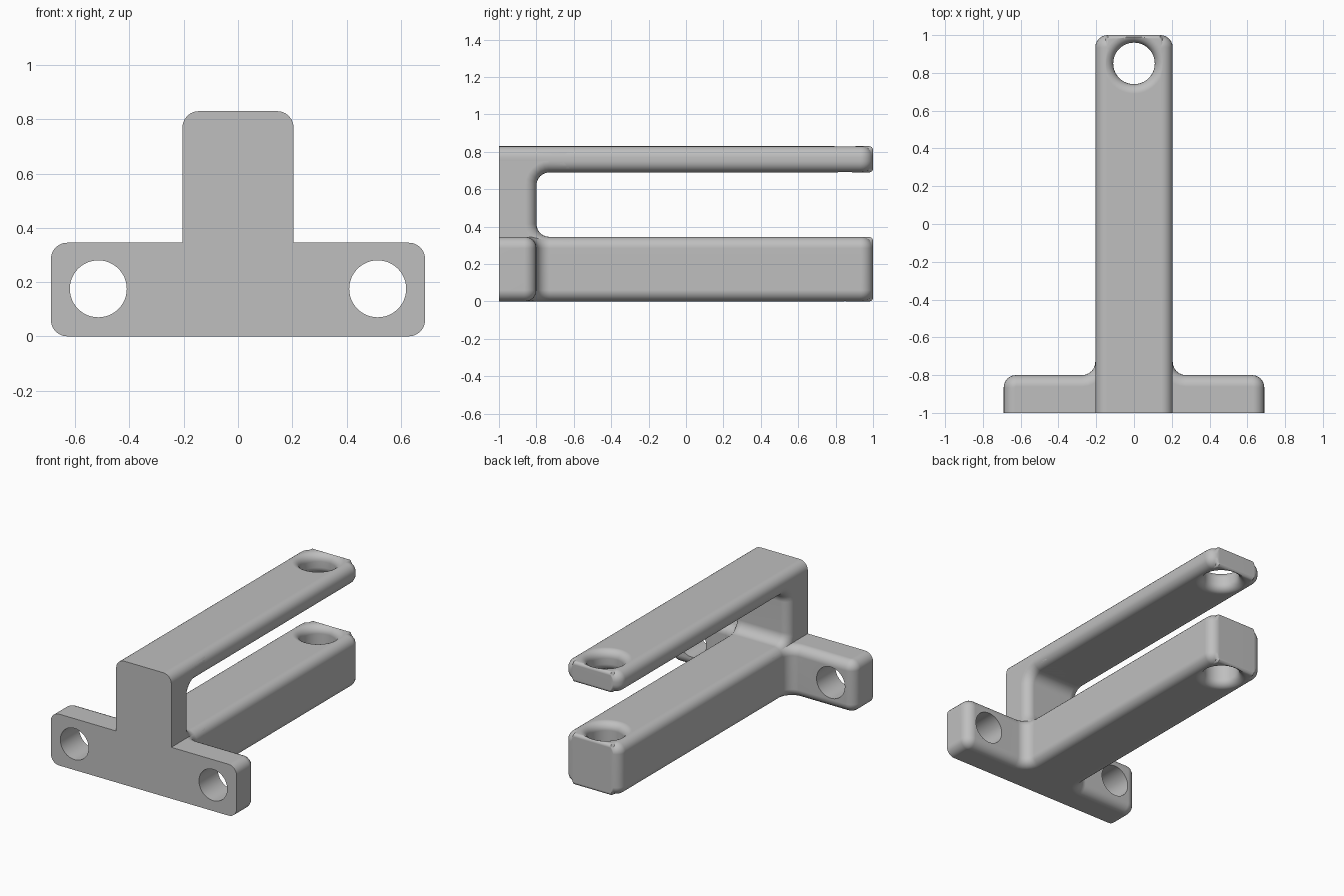
import bpy, bmesh, math
from mathutils import Vector, Matrix

if "Cube" in bpy.data.objects:
    bpy.data.objects.remove(bpy.data.objects["Cube"], do_unlink=True)

# Main dimensions
HALF_W, PLATE_W = 0.205, 0.69
FRONT, STEP, BACK = -1.0, -0.8, 1.0
LOW_TOP, UP_BOT, UP_TOP = 0.345, 0.69, 0.83
ROUND, CORNER, FILLET = 0.06, 0.065, 0.07
HOLE_Y, HOLE_R, RIM = 0.85, 0.11, 0.05

grey = bpy.data.materials.new("plain grey")
grey.use_nodes = True
colour = (0.52, 0.52, 0.52, 1)
grey.diffuse_color = colour
grey.node_tree.nodes["Principled BSDF"].inputs["Base Color"].default_value = colour


def rounded(points, steps=6):
    """Outline with right-angle corners (a, b, radius) turned into arcs."""
    out = []
    for i, (a, b, r) in enumerate(points):
        p = Vector((a, b))
        if r == 0:
            out.append(p)
            continue
        d1 = (Vector(points[i - 1][:2]) - p).normalized()
        d2 = (Vector(points[(i + 1) % len(points)][:2]) - p).normalized()
        c = p + (d1 + d2) * r
        for k in range(steps + 1):
            t = math.pi / 2 * k / steps
            out.append(c - d2 * r * math.cos(t) - d1 * r * math.sin(t))
    return out


def make_object(name, bm):
    bmesh.ops.recalc_face_normals(bm, faces=bm.faces[:])
    mesh = bpy.data.meshes.new(name)
    bm.to_mesh(mesh)
    bm.free()
    mesh.materials.append(grey)
    obj = bpy.data.objects.new(name, mesh)
    bpy.context.collection.objects.link(obj)
    return obj


def slab(name, outline, axis, low, high):
    """Extrude an outline along x or z and round all rims but the front."""
    bm = bmesh.new()
    place = (lambda p: (p.x, p.y, low)) if axis == 2 else (lambda p: (low, p.x, p.y))
    face = bm.faces.new([bm.verts.new(place(p)) for p in outline])
    new = bmesh.ops.extrude_face_region(bm, geom=[face])["geom"]
    shift = Vector((0, 0, 0))
    shift[axis] = high - low
    bmesh.ops.translate(bm, vec=shift,
                        verts=[v for v in new if isinstance(v, bmesh.types.BMVert)])
    bmesh.ops.recalc_face_normals(bm, faces=bm.faces[:])
    rims = [e for e in bm.edges
            if abs(e.verts[0].co[axis] - e.verts[1].co[axis]) < 1e-4
            and not all(v.co.y < FRONT + 1e-4 for v in e.verts)]
    bmesh.ops.bevel(bm, geom=rims, offset=ROUND, offset_type='OFFSET', segments=6,
                    profile=0.5, affect='EDGES', clamp_overlap=False)
    # Tighter rounding across the free end of an arm
    if axis == 2:
        for v in bm.verts:
            if v.co.y > BACK - ROUND - 0.002 and abs(v.co.x) < HALF_W - CORNER + 0.0005:
                v.co.y = BACK - (BACK - v.co.y) * 0.35
                end = high if v.co.z > (low + high) / 2 else low
                v.co.z = end - (end - v.co.z) * 0.35
    return make_object(name, bm)


def cut(target, profile, matrix):
    """Subtract a lathed (radius, height) profile from the target."""
    bm = bmesh.new()
    verts = [bm.verts.new((r, 0, h)) for r, h in profile]
    edges = [bm.edges.new(pair) for pair in zip(verts, verts[1:])]
    bmesh.ops.spin(bm, geom=verts + edges, cent=(0, 0, 0), axis=(0, 0, 1),
                   angle=math.tau, steps=48, use_merge=True)
    bmesh.ops.remove_doubles(bm, verts=bm.verts[:], dist=1e-5)
    bmesh.ops.holes_fill(bm, edges=[e for e in bm.edges if e.is_boundary], sides=0)
    bm.transform(matrix)
    cutter = make_object("hole_cutter", bm)
    cutter.hide_render = True
    mod = target.modifiers.new("hole", 'BOOLEAN')
    mod.operation, mod.solver, mod.object = 'DIFFERENCE', 'EXACT', cutter
    bpy.context.view_layer.objects.active = target
    bpy.ops.object.modifier_apply(modifier=mod.name)
    bpy.data.objects.remove(cutter, do_unlink=True)


def arm_hole(target, low, high):
    """Vertical hole with softly flared rims."""
    arc = [math.pi / 2 * k / 6 for k in range(7)]
    upper = [(HOLE_R + RIM * (1 - math.cos(t)), high - RIM * (1 - math.sin(t))) for t in arc]
    upper.append((HOLE_R + RIM, high + 0.05))
    lower = [(r, low + high - h) for r, h in reversed(upper)]
    cut(target, lower + upper, Matrix.Translation((0, HOLE_Y, 0)))


# Mounting plate and lower arm share one T-shaped plan
right_side = [(PLATE_W, FRONT, 0), (PLATE_W, STEP, CORNER),
              (HALF_W, STEP, FILLET), (HALF_W, BACK, CORNER)]
left_side = [(-x, y, r) for x, y, r in reversed(right_side)]
base = slab("plate_and_lower_arm", rounded(right_side + left_side), 2, 0, LOW_TOP)
arm_hole(base, 0, LOW_TOP)
for side in (-1, 1):
    spot = Matrix.Translation((side * 0.515, -0.9, 0.175)) @ Matrix.Rotation(math.pi / 2, 4, 'X')
    cut(base, [(0.105, -0.2), (0.105, 0.2)], spot)

# Upper arm
bar = [(HALF_W, FRONT, 0), (HALF_W, BACK, CORNER),
       (-HALF_W, BACK, CORNER), (-HALF_W, FRONT, 0)]
upper_arm = slab("upper_arm", rounded(bar), 2, UP_BOT, UP_TOP)
arm_hole(upper_arm, UP_BOT, UP_TOP)

# Post with filleted inner corners, overlapping both arms
side_view = [(FRONT, 0.1, 0), (-0.6, 0.1, 0), (-0.6, LOW_TOP, 0),
             (STEP, LOW_TOP, FILLET), (STEP, UP_BOT, FILLET),
             (-0.6, UP_BOT, 0), (-0.6, UP_TOP, 0), (FRONT, UP_TOP, 0)]
post = slab("post", rounded(side_view), 0, -HALF_W, HALF_W)

# Smooth shading with crisp front edges
for obj in (base, upper_arm, post):
    bpy.ops.object.select_all(action='DESELECT')
    obj.select_set(True)
    bpy.context.view_layer.objects.active = obj
    bpy.ops.object.shade_smooth_by_angle(angle=math.radians(32))
    weighted = obj.modifiers.new("even_normals", 'WEIGHTED_NORMAL')
    weighted.keep_sharp = True
